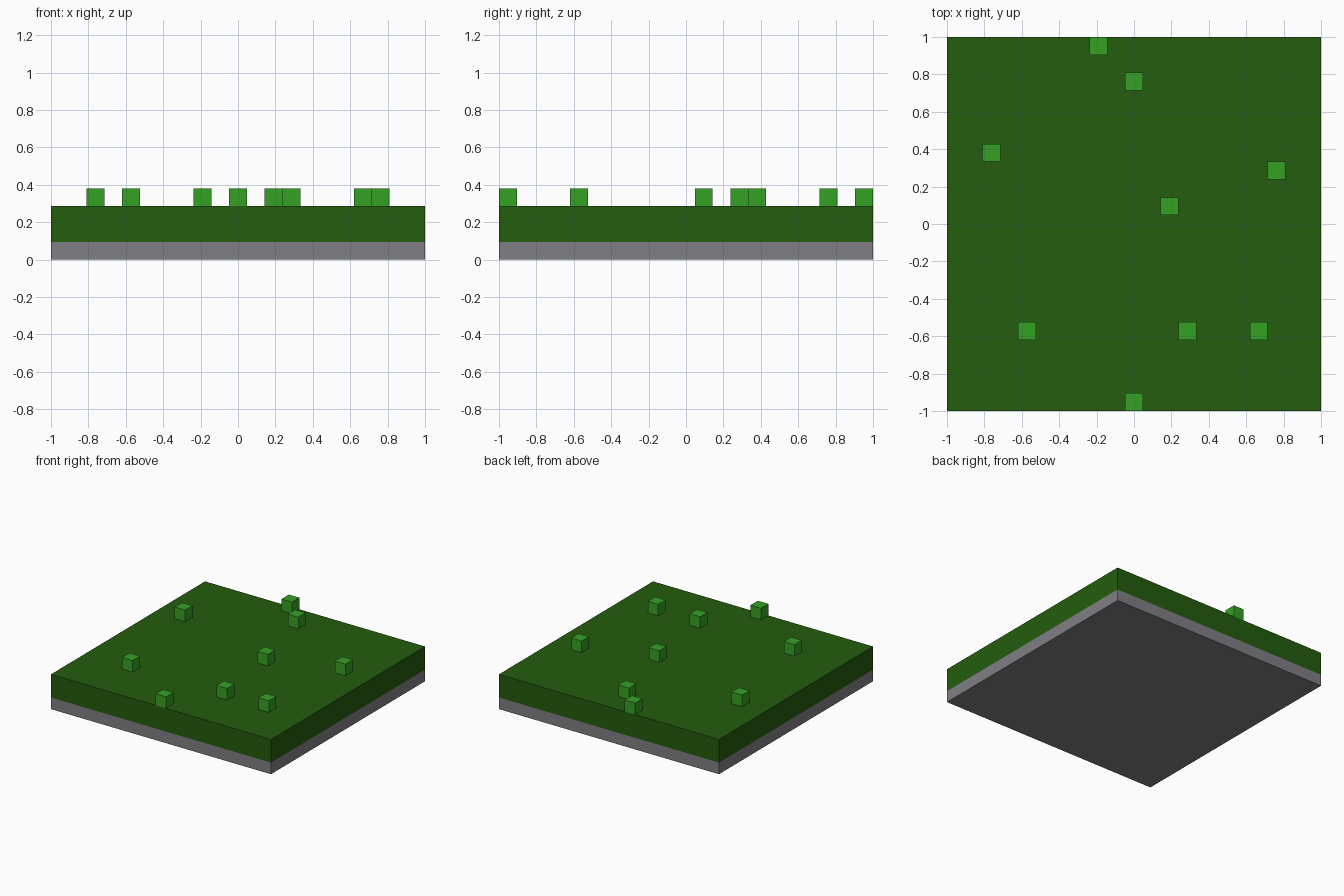
import bpy
import bmesh
from mathutils import Matrix, Vector

if "Cube" in bpy.data.objects:
    bpy.data.objects.remove(bpy.data.objects["Cube"])

U = 2 / 21  # one block unit: the slab is 21 blocks wide


def srgb(r, g, b):
    lin = [(c / 255 / 12.92) if c <= 10 else ((c / 255 + 0.055) / 1.055) ** 2.4
           for c in (r, g, b)]
    return (*lin, 1.0)


def material(name, rgb):
    m = bpy.data.materials.new(name)
    m.diffuse_color = srgb(*rgb)
    m.use_nodes = True
    m.node_tree.nodes["Principled BSDF"].inputs["Base Color"].default_value = m.diffuse_color
    return m


def boxes(name, mat, items):
    """One object made of boxes given as (centre, size) in block units."""
    bm = bmesh.new()
    for centre, size in items:
        bmesh.ops.create_cube(bm, size=1, matrix=Matrix.LocRotScale(
            Vector(centre) * U, None, Vector(size) * U))
    mesh = bpy.data.meshes.new(name)
    bm.to_mesh(mesh)
    bm.free()
    mesh.materials.append(mat)
    obj = bpy.data.objects.new(name, mesh)
    bpy.context.collection.objects.link(obj)
    return obj


stone = material("stone grey", (128, 127, 132))
grass = material("dark grass green", (35, 93, 14))
tuft = material("light grass green", (53, 161, 35))

# Ground slab: one stone layer under two grass layers
boxes("stone_base", stone, [((0, 0, 0.5), (21, 21, 1))])
boxes("grass_layer", grass, [((0, 0, 2), (21, 21, 2))])

# Scattered single-block tufts on the grass
spots = [(-2, 10), (0, 8), (-8, 4), (8, 3), (2, 1),
         (-6, -6), (3, -6), (7, -6), (0, -10)]
boxes("grass_tufts", tuft, [((x, y, 3.5), (1, 1, 1)) for x, y in spots])
